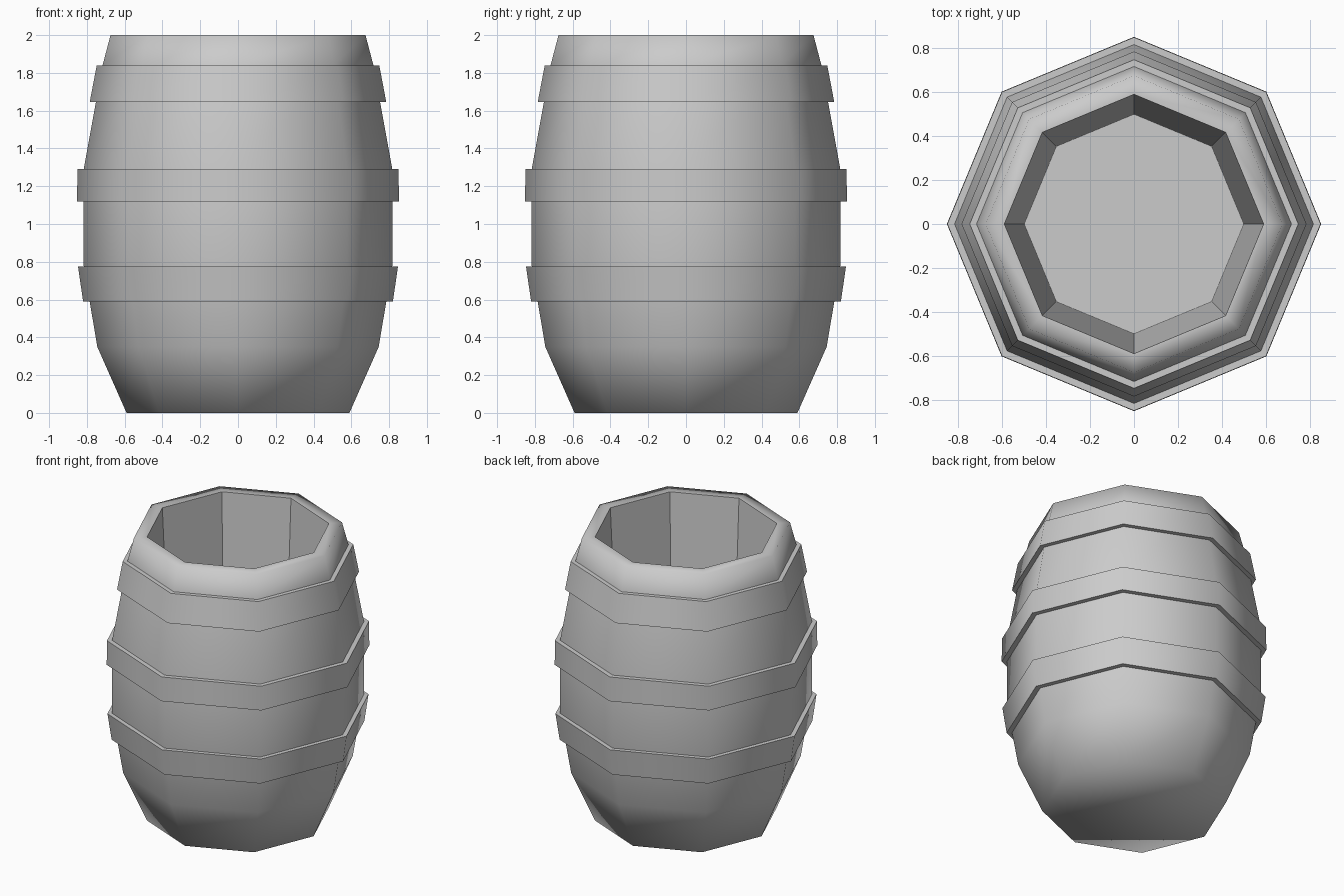
import bpy, bmesh
from math import sin, cos, tau

if "Cube" in bpy.data.objects:
    bpy.data.objects.remove(bpy.data.objects["Cube"])

SIDES = 8


def ring(bm, r, z):
    return [bm.verts.new((r * cos(tau * i / SIDES), r * sin(tau * i / SIDES), z))
            for i in range(SIDES)]


def bridge(bm, a, b, smooth=True):
    for i in range(SIDES):
        j = (i + 1) % SIDES
        bm.faces.new((a[i], a[j], b[j], b[i])).smooth = smooth


def finish(bm, name):
    bmesh.ops.recalc_face_normals(bm, faces=bm.faces[:])
    mesh = bpy.data.meshes.new(name)
    bm.to_mesh(mesh)
    bm.free()
    obj = bpy.data.objects.new(name, mesh)
    bpy.context.collection.objects.link(obj)
    return obj


# Barrel body: smooth outer shell and rim, faceted tapered inside
outer = [(0.59, 0), (0.745, 0.35), (0.817, 0.78), (0.817, 1.29),
         (0.717, 1.84), (0.675, 2.0), (0.59, 2.0)]
bm = bmesh.new()
rings = [ring(bm, r, z) for r, z in outer]
for a, b in zip(rings, rings[1:]):
    bridge(bm, a, b)
bm.faces.new(rings[0]).smooth = True
floor = ring(bm, 0.5, 0.1)
bridge(bm, rings[-1], floor, smooth=False)
bm.faces.new(floor)
finish(bm, "barrel_body")


# Hoops: (bottom z, inner r, outer r), (top z, inner r, outer r)
def hoop(name, low, high):
    bm = bmesh.new()
    section = [ring(bm, low[1], low[0]), ring(bm, low[2], low[0]),
               ring(bm, high[2], high[0]), ring(bm, high[1], high[0])]
    for k in range(4):
        bridge(bm, section[k], section[(k + 1) % 4])
    # keep the lips crisp while the octagonal sides shade smoothly
    for e in bm.edges:
        if abs(e.verts[0].co.z - e.verts[1].co.z) < 1e-5:
            e.smooth = False
    finish(bm, name)


hoop("lower_hoop", (0.59, 0.78, 0.82), (0.775, 0.81, 0.847))
hoop("middle_hoop", (1.12, 0.812, 0.852), (1.29, 0.812, 0.85))
hoop("upper_hoop", (1.645, 0.747, 0.785), (1.84, 0.712, 0.748))
